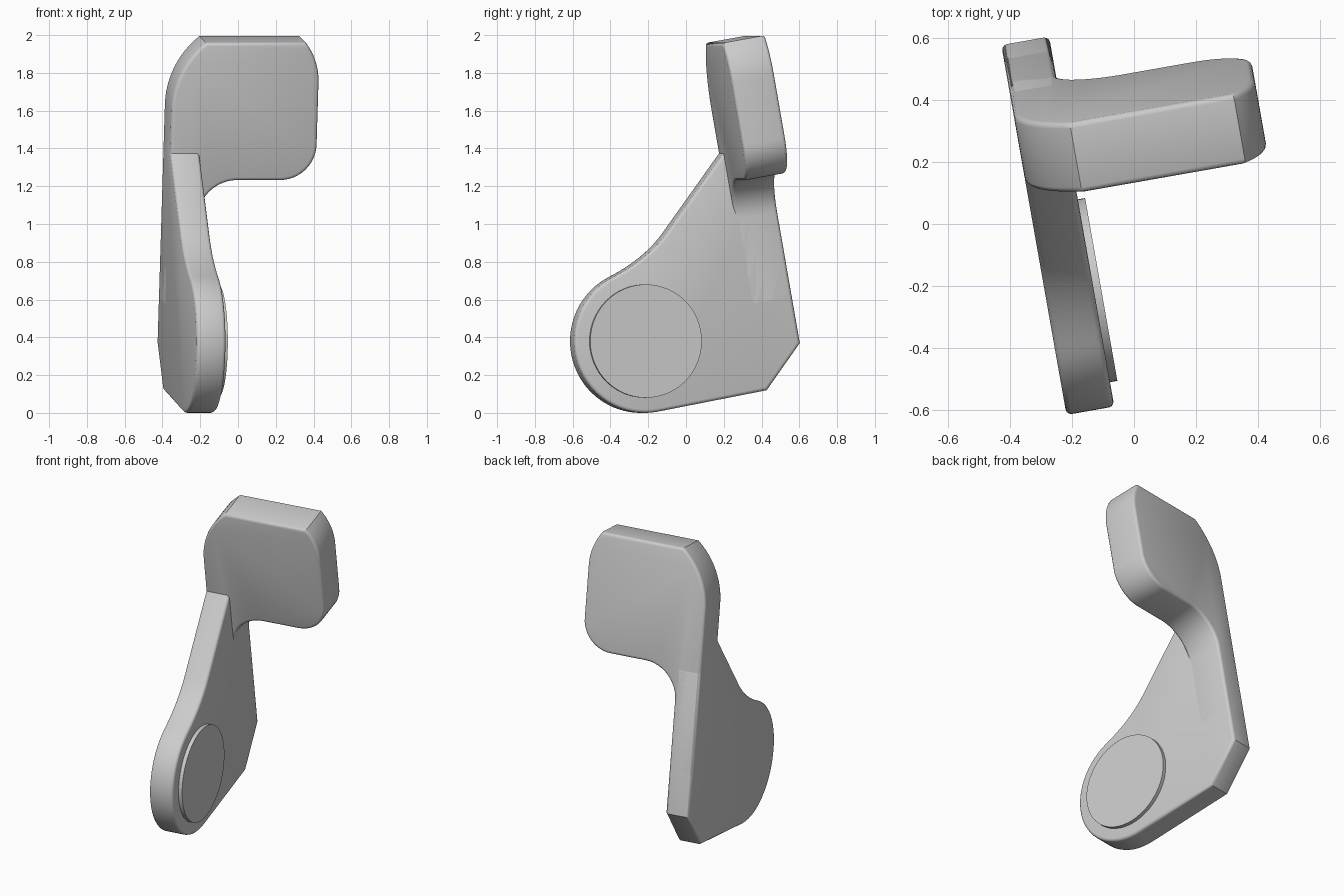
import bpy, bmesh, math
from mathutils import Matrix, Vector

if "Cube" in bpy.data.objects:
    bpy.data.objects.remove(bpy.data.objects["Cube"])

TILT = math.radians(10)
S, C = math.sin(TILT), math.cos(TILT)
TURN = Matrix.Rotation(TILT, 4, "Z")
LEFT, RIGHT = -0.322, -0.165      # side faces of the arm
BACK_V, BACK_Z = 0.644, 0.37      # lowest point of the leaning back face

grey = bpy.data.materials.new("plain grey")
grey.use_nodes = True
COLOUR = (0.6, 0.6, 0.6, 1)
grey.diffuse_color = COLOUR
grey.node_tree.nodes["Principled BSDF"].inputs["Base Color"].default_value = COLOUR


def arc(cx, cy, r, start, end, steps):
    angles = [math.radians(start + (end - start) * i / steps) for i in range(steps + 1)]
    return [(cx + r * math.cos(a), cy + r * math.sin(a)) for a in angles]


def curve(a, b, c, steps=10):
    a, b, c = Vector(a), Vector(b), Vector(c)
    return [tuple(a.lerp(b, t).lerp(b.lerp(c, t), t))
            for t in (i / steps for i in range(steps + 1))]


def side_point(p, u):
    """Upright side plane: p is (depth, height), u is the offset sideways."""
    return TURN @ Vector((u, p[0], p[1]))


def pad_point(p, d):
    """Leaning back plane: p is (sideways, along the lean), d is the thickness."""
    u, w = p
    return TURN @ Vector((u, BACK_V - S * w - C * d, BACK_Z + C * w - S * d))


def slab(name, outline, place, near, far, rounding=0):
    bm = bmesh.new()
    caps = [bm.faces.new([bm.verts.new(place(p, k)) for p in outline]) for k in (near, far)]
    n = len(outline)
    a, b = [list(f.verts) for f in caps]
    for i in range(n):
        j = (i + 1) % n
        bm.faces.new((a[i], a[j], b[j], b[i]))
    bmesh.ops.recalc_face_normals(bm, faces=bm.faces)
    if rounding:
        rims = [e for f in caps for e in f.edges]
        bmesh.ops.bevel(bm, geom=rims, offset=rounding, segments=3, profile=0.5,
                        affect="EDGES", clamp_overlap=False)
    bmesh.ops.recalc_face_normals(bm, faces=bm.faces)
    mesh = bpy.data.meshes.new(name)
    bm.to_mesh(mesh)
    bm.free()
    mesh.materials.append(grey)
    obj = bpy.data.objects.new(name, mesh)
    bpy.context.collection.objects.link(obj)
    bpy.ops.object.select_all(action="DESELECT")
    obj.select_set(True)
    bpy.context.view_layer.objects.active = obj
    bpy.ops.object.shade_smooth_by_angle(angle=math.radians(35))
    return obj


# Arm plate: round pivot end, curved neck, ramp running up into the pad
hub = (-0.19, 0.38)
arm = arc(*hub, 0.38, -80, -243, 40)
arm += curve(arm[-1], (-0.173, 0.815), (-0.075, 0.95))[1:]
arm += [(0.25, 1.4), (0.3, 1.469), (0.4, 1.4),
        (BACK_V - S * 0.9, BACK_Z + C * 0.9), (BACK_V, BACK_Z), (0.466, 0.12)]
slab("arm_plate", arm, side_point, LEFT, RIGHT, 0.018)

# Foot pad with a stem that runs down inside the arm
pad = [(LEFT, 0.25)]
pad += arc(LEFT + 0.47, 1.288, 0.47, 180, 129, 12)      # large outer corner
pad += arc(0.125, 1.44, 0.34, 39, 0, 8)                 # far upper corner
pad += arc(0.275, 1.104, 0.19, 0, -90, 12)              # far lower corner
pad += arc(RIGHT + 0.21, 0.704, 0.21, 90, 180, 12)      # fillet into the arm
pad += [(RIGHT, 0.25)]
slab("pad", pad, pad_point, 0, 0.232, 0.018)

# Raised pivot disc on the inner side
slab("pivot_disc", arc(*hub, 0.3, 0, 354.375, 63), side_point, RIGHT - 0.02, RIGHT + 0.024)
